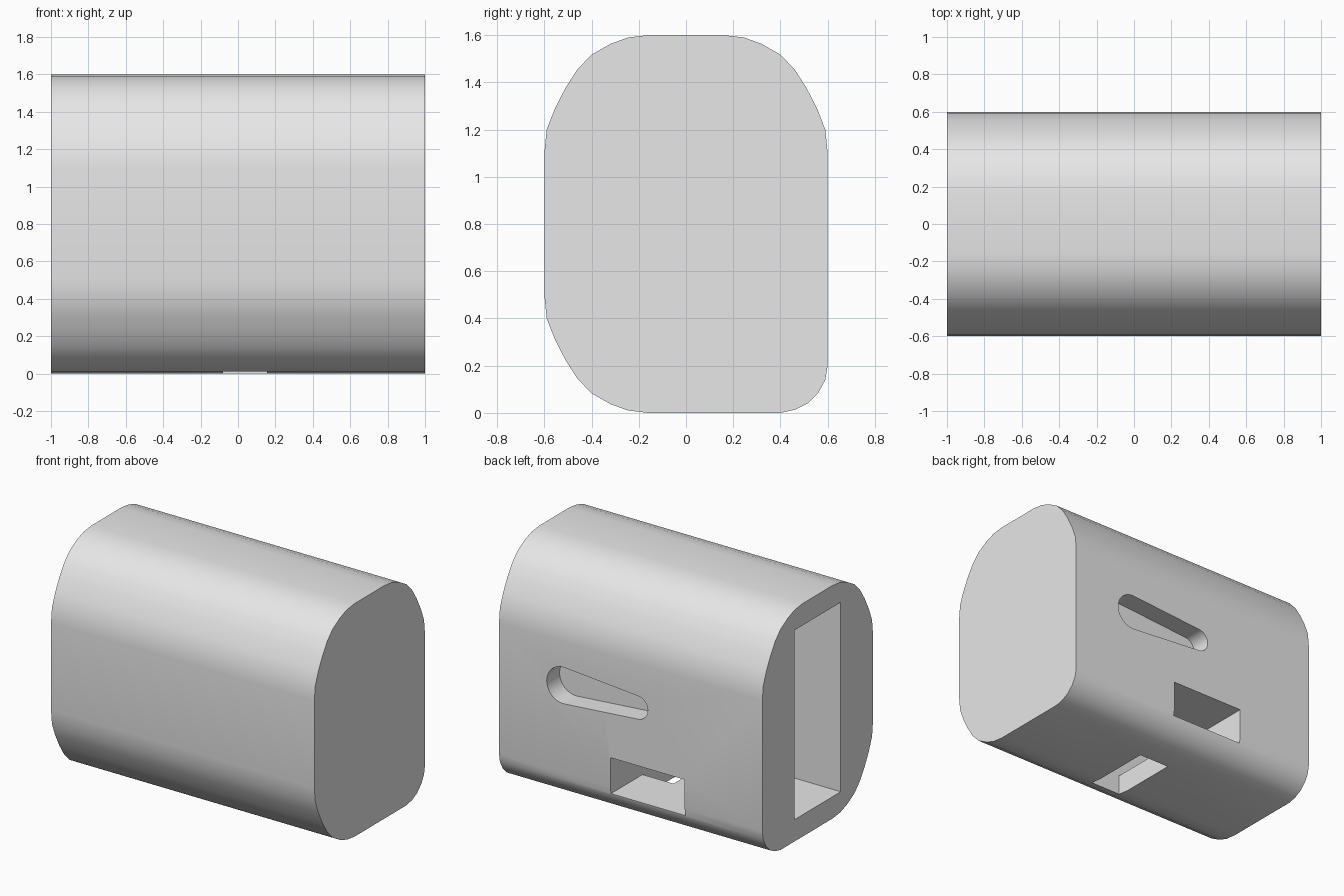
import bpy
import bmesh
import math
from mathutils import Vector

old = bpy.data.objects.get("Cube")
if old:
    bpy.data.objects.remove(old, do_unlink=True)

grey = bpy.data.materials.new("plain grey")
grey.use_nodes = True
grey.diffuse_color = (0.8, 0.8, 0.8, 1)
grey.node_tree.nodes["Principled BSDF"].inputs["Base Color"].default_value = (0.8, 0.8, 0.8, 1)


def prism(name, outline, shift):
    """Extrude a closed 3D outline along a shift vector."""
    bm = bmesh.new()
    face = bm.faces.new([bm.verts.new(p) for p in outline])
    ext = bmesh.ops.extrude_face_region(bm, geom=[face])
    moved = [g for g in ext["geom"] if isinstance(g, bmesh.types.BMVert)]
    bmesh.ops.translate(bm, verts=moved, vec=Vector(shift))
    bmesh.ops.recalc_face_normals(bm, faces=bm.faces)
    mesh = bpy.data.meshes.new(name)
    bm.to_mesh(mesh)
    bm.free()
    mesh.materials.append(grey)
    obj = bpy.data.objects.new(name, mesh)
    bpy.context.collection.objects.link(obj)
    return obj


def box(name, x, y, z):
    base = [(x[0], y[0], z[0]), (x[1], y[0], z[0]), (x[1], y[1], z[0]), (x[0], y[1], z[0])]
    return prism(name, base, (0, 0, z[1] - z[0]))


def arc(x, z, r, start, end, steps=20):
    """Points of a circular arc on the back face plane."""
    return [(x + r * math.cos(a), z + r * math.sin(a))
            for a in (start + (end - start) * i / steps for i in range(steps + 1))]


# Rounded body: large corners on three sides, a tighter one at the lower back
large = [(0.6, 1.1), (0.59, 1.2), (0.555, 1.29), (0.51, 1.377), (0.46, 1.455),
         (0.4, 1.517), (0.32, 1.563), (0.245, 1.59), (0.16, 1.6)]
small = [(0.4, 0), (0.46, 0.013), (0.515, 0.04), (0.56, 0.085), (0.59, 0.14), (0.6, 0.2)]
profile = large + [(-y, z) for y, z in reversed(large)]
profile += [(-y, 1.6 - z) for y, z in large] + small
body = prism("body", [(-1, y, z) for y, z in profile], (2, 0, 0))

# Deep pocket, back window and bottom slot share one end wall
end = 0.155
pocket = box("pocket_cutter", (-1.1, end), (-0.25, 0.25), (0.15, 1.45))
window = box("window_cutter", (-0.41, end), (0.1, 0.8), (0.15, 0.4))
slot = box("slot_cutter", (-0.08, end), (-0.25, 0.25), (-0.1, 0.3))

# Tapered shallow recess: wide round end and narrow round end
wide_x, narrow_x, height, wide_r, narrow_r = 0.513, -0.05, 0.8, 0.125, 0.08
tangent = math.acos((wide_r - narrow_r) / (wide_x - narrow_x))
flat = math.pi - tangent
tear = arc(wide_x, height, wide_r, -flat, flat)
tear += arc(narrow_x, height, narrow_r, flat, 2 * math.pi - flat)
recess = prism("recess_cutter", [(x, 0.46, z) for x, z in tear], (0, 0.3, 0))

# Cut the openings out of the body
bpy.context.view_layer.objects.active = body
for cutter in (pocket, window, slot, recess):
    cutter.hide_render = True
    mod = body.modifiers.new(cutter.name, "BOOLEAN")
    mod.operation = "DIFFERENCE"
    mod.solver = "EXACT"
    mod.object = cutter
    bpy.ops.object.modifier_apply(modifier=mod.name)
    bpy.data.objects.remove(cutter, do_unlink=True)

# Smooth the rounded skin, keep the rims sharp
bpy.ops.object.select_all(action="DESELECT")
body.select_set(True)
bpy.ops.object.shade_smooth_by_angle(angle=math.radians(30))
